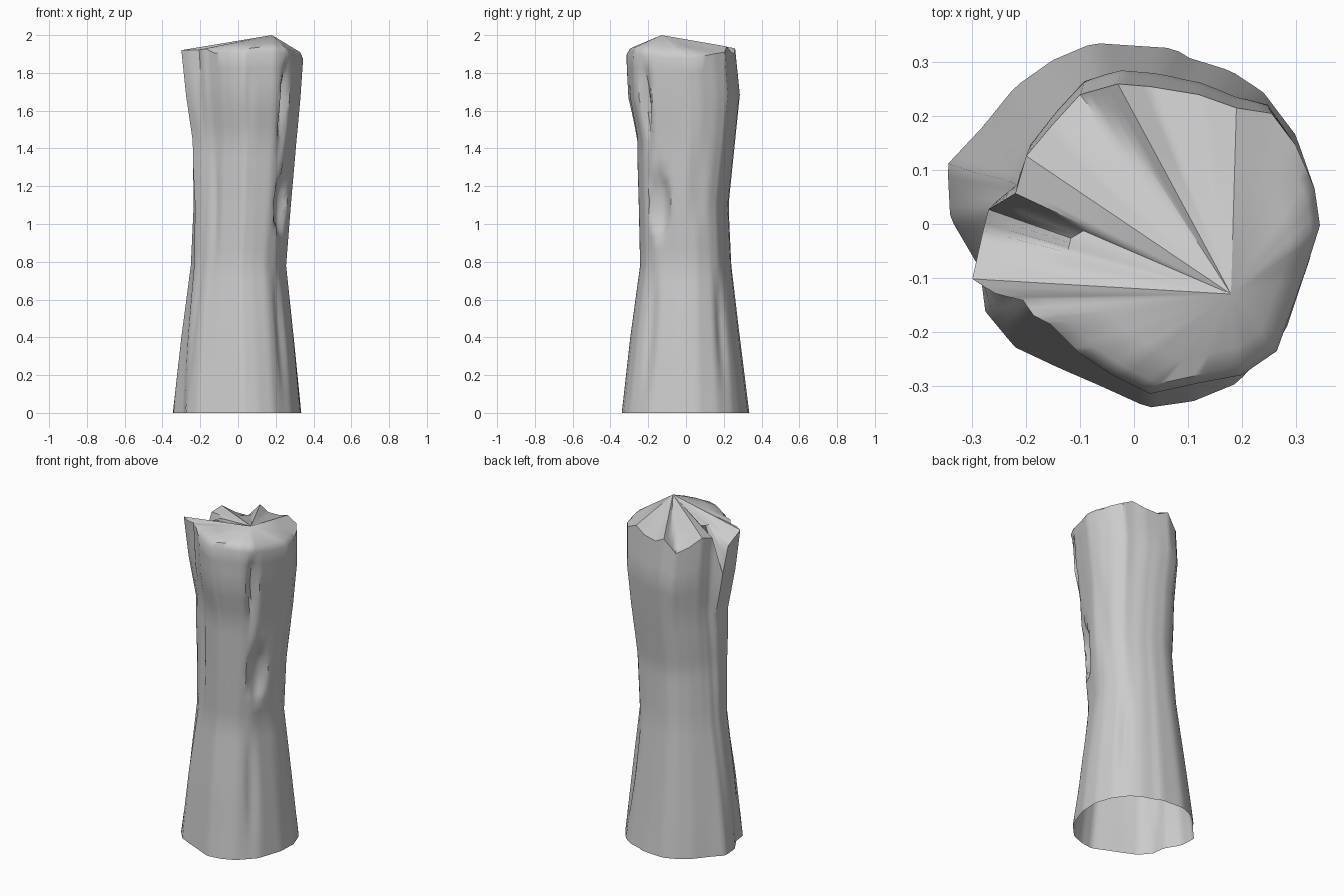
import bpy, bmesh, math
from math import radians, atan2, cos, sin, pi

if "Cube" in bpy.data.objects:
    bpy.data.objects.remove(bpy.data.objects["Cube"])

# Outline of the flared foot (x, y)
FOOT = [(-.285, -.08), (-.275, -.16), (-.22, -.227), (-.14, -.265), (-.06, -.30), (.027, -.34),
        (.11, -.328), (.19, -.295), (.28, -.20), (.33, -.05), (.335, .07), (.30, .17), (.24, .25),
        (.18, .29), (.10, .315), (.075, .332), (-.075, .342), (-.15, .31), (-.22, .26),
        (-.28, .185), (-.345, .115), (-.34, .015)]
# Broken rim (x, y, z), low points are chips
RIM = [(-.30, -.10, 1.92), (-.24, -.14, 1.92), (-.155, -.185, 1.93), (-.10, -.24, 1.93),
       (-.04, -.28, 1.93), (.03, -.315, 1.92), (.12, -.295, 1.93), (.20, -.28, 1.93),
       (.265, -.235, 1.92), (.32, -.08, 1.90), (.345, 0, 1.90),
       (.335, .07, 1.90), (.30, .15, 1.90), (.255, .21, 1.91), (.19, .22, 1.94),
       (.12, .245, 1.91), (.03, .26, 1.90), (-.03, .265, 1.93), (-.10, .245, 1.85),
       (-.15, .19, 1.88), (-.20, .13, 1.93), (-.22, .06, 1.91), (-.27, .03, 1.69), (-.28, -.01, 1.85)]
PEAK = (.18, -.13, 2.0)
# Overall extents by height: z, xmin, xmax, ymin, ymax
SIZE = [(0, -.345, .335, -.34, .335), (.4, -.30, .295, -.295, .285), (.78, -.25, .255, -.243, .24),
        (1.1, -.235, .28, -.25, .225), (1.44, -.24, .31, -.26, .26),
        (1.68, -.275, .33, -.31, .285), (1.92, -.30, .345, -.315, .26)]
# Bark grooves: angle, z low, z high, half width in degrees, depth
GROOVES = [(-41, 1.42, 1.92, 6, .06), (-40, .05, .78, 9, .025), (40, .1, .75, 9, .02),
           (12, .95, 1.5, 10, .012), (-125, .8, 1.42, 8, .012), (-150, 0, .95, 7, .015),
           (-80, 1.4, 1.85, 8, .01), (-146, 1.5, 2.2, 8, .02)]


def ang(p):
    return atan2(p[1], p[0]) % (2 * pi)


def sample(poly, t):
    """Point where a ray at angle t crosses the outline (z is interpolated too)."""
    d = (cos(t), sin(t))
    for a, b in zip(poly, poly[1:] + poly[:1]):
        e = (b[0] - a[0], b[1] - a[1])
        den = d[0] * e[1] - d[1] * e[0]
        if abs(den) < 1e-9:
            continue
        u = -(d[0] * a[1] - d[1] * a[0]) / den
        p = [i + (j - i) * u for i, j in zip(a, b)]
        if -1e-6 <= u <= 1 + 1e-6 and p[0] * d[0] + p[1] * d[1] > 0:
            return p
    return list(poly[0])


def extents(z):
    for a, b in zip(SIZE, SIZE[1:]):
        if z <= b[0] + 1e-6:
            u = (z - a[0]) / (b[0] - a[0])
            return [i + (j - i) * u for i, j in zip(a[1:], b[1:])]
    return SIZE[-1][1:]


# Columns follow the rim corners, split until they are narrow
keys = sorted(ang(p) for p in RIM)
angles = []
for a, b in zip(keys, keys[1:] + [keys[0] + 2 * pi]):
    n = max(1, math.ceil((b - a) / radians(4)))
    angles += [a + (b - a) * i / n for i in range(n)]
N = len(angles)
foot = [sample(FOOT, t) for t in angles]
rim = [sample(RIM, t) for t in angles]


def front_edge(x, y):
    """1 on the worn, rounded front of the rim, 0 on the splintered back."""
    deg = math.degrees(atan2(y, x))
    return max(0, min(1, (deg + 135) / 15, (25 - deg) / 20))


def bark_ring(z):
    """One trunk cross-section: blended outline fitted to the extents, with grooves and knot."""
    k = z / 1.92
    pts = [(f[0] + (r[0] - f[0]) * k, f[1] + (r[1] - f[1]) * k) for f, r in zip(foot, rim)]
    lim = extents(z)
    x0, x1 = min(p[0] for p in pts), max(p[0] for p in pts)
    y0, y1 = min(p[1] for p in pts), max(p[1] for p in pts)
    out = []
    for (x, y), r in zip(pts, rim):
        x = lim[0] + (x - x0) / (x1 - x0) * (lim[1] - lim[0])
        y = lim[2] + (y - y0) / (y1 - y0) * (lim[3] - lim[2])
        deg, cut = math.degrees(atan2(y, x)), 0
        for a, lo, hi, w, dep in GROOVES:
            off = abs((deg - a + 180) % 360 - 180) / w
            if off < 1 and lo < z < hi:
                cut += dep * (1 - off) * sin(pi * (z - lo) / (hi - lo))
        q = ((deg + 32) / 14) ** 2 + ((z - 1.11) / .17) ** 2
        if q < 1:
            cut += .045 * (1 - q) ** .6
        s = 1 - cut / math.hypot(x, y)
        top = r[2] - .025 * front_edge(x, y)
        zz = z if z <= 1.44 else 1.44 + (z - 1.44) * (top - 1.44) / .48
        out.append((x * s, y * s, zz))
    return out


bm = bmesh.new()


def bridge(a, b):
    for i in range(N):
        j = (i + 1) % N
        bm.faces.new((a[i], a[j], b[j], b[i]))


def cap_ring(t, lift):
    """Ring of the cap, a fraction t of the way from the rim to the peak."""
    ring = []
    for v, r in zip(rings[-1], rim):
        x, y, _ = v.co
        z = lift(r[2])
        ring.append(bm.verts.new((x + (PEAK[0] - x) * t, y + (PEAK[1] - y) * t, z + (PEAK[2] - z) * t)))
    return ring


# Open-bottomed trunk wall
heights = [0, .1, .2, .3, .4, .5, .6, .7, .78, .86, .93, .97, 1.02, 1.07, 1.12, 1.17, 1.22, 1.27,
           1.35, 1.44, 1.52, 1.6, 1.68, 1.76, 1.84, 1.92]
rings = [[bm.verts.new(p) for p in bark_ring(z)] for z in heights]
for a, b in zip(rings, rings[1:]):
    bridge(a, b)

# Splintered cap: softened front lip, chips sloping up, then a fan to the peak
lip = cap_ring(.1, lambda z: z)
inner = cap_ring(.34, lambda z: max(z, 1.89))
bridge(rings[-1], lip)
bridge(lip, inner)
tip = bm.verts.new(PEAK)
for i in range(N):
    bm.faces.new((inner[i], inner[(i + 1) % N], tip))

bmesh.ops.recalc_face_normals(bm, faces=bm.faces)
mesh = bpy.data.meshes.new("tree_stump")
bm.to_mesh(mesh)
bm.free()
stump = bpy.data.objects.new("tree_stump", mesh)
bpy.context.collection.objects.link(stump)
bpy.context.view_layer.objects.active = stump
stump.select_set(True)
bpy.ops.object.shade_smooth_by_angle(angle=radians(42))
